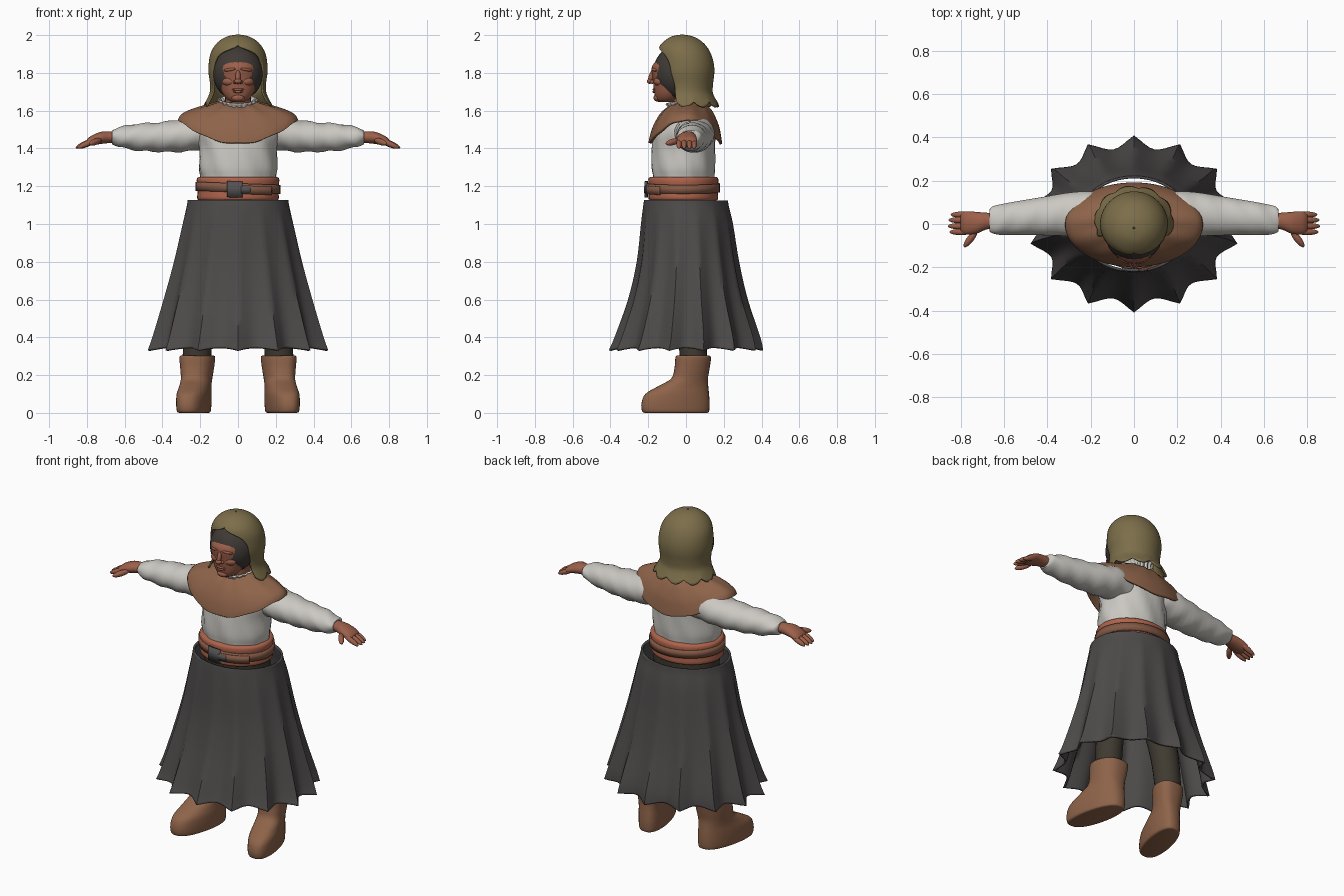
import bpy, bmesh
from math import sin, cos, pi, radians
from mathutils import Vector, Matrix, Euler

cube = bpy.data.objects.get("Cube")
if cube:
    bpy.data.objects.remove(cube, do_unlink=True)


def material(name, *rgb):
    m = bpy.data.materials.new(name)
    m.use_nodes = True
    m.diffuse_color = (*rgb, 1)
    bsdf = m.node_tree.nodes["Principled BSDF"]
    bsdf.inputs["Base Color"].default_value = (*rgb, 1)
    bsdf.inputs["Roughness"].default_value = 0.8
    return m


charcoal = material("charcoal_wool", .075, .068, .068)
linen = material("white_linen", .60, .58, .54)
leather = material("tan_leather", .27, .125, .067)
skin = material("ruddy_skin", .33, .115, .068)
red = material("red_sash", .42, .125, .07)
brown = material("belt_brown", .23, .10, .06)
olive = material("olive_cloth", .20, .155, .068)
dark = material("dark_hair", .05, .042, .036)
metal = material("grey_metal", .085, .08, .08)
trouser = material("dark_trousers", .05, .042, .03)


def finish(name, bm, mat, mirror=False, thick=0):
    bmesh.ops.recalc_face_normals(bm, faces=bm.faces)
    me = bpy.data.meshes.new(name)
    bm.to_mesh(me)
    bm.free()
    for p in me.polygons:
        p.use_smooth = True
    me.set_sharp_from_angle(angle=radians(55))
    me.materials.append(mat)
    ob = bpy.data.objects.new(name, me)
    bpy.context.collection.objects.link(ob)
    if thick:
        mod = ob.modifiers.new("thickness", 'SOLIDIFY')
        mod.thickness, mod.offset = thick, 0
    if mirror:
        ob.modifiers.new("mirror", 'MIRROR').use_clip = False
    return ob


def spline(keys, steps):
    """Smooth curve through rows of numbers."""
    k = [keys[0], *keys, keys[-1]]
    out = []
    for i in range(1, len(k) - 2):
        for s in range(steps):
            t = s / steps
            out.append([.5 * (2 * b + (c - a) * t + (2 * a - 5 * b + 4 * c - d) * t * t
                              + (3 * b - a - 3 * c + d) * t ** 3)
                        for a, b, c, d in zip(*k[i - 1:i + 3])])
    return out + [list(keys[-1])]


def loft(name, keys, mat, warp=None, n=40, steps=4, arc=None, caps=True, mirror=False, thick=0):
    """Skin oval rings; each row is height, half width, front y, back y, extras.
    arc(row) gives the start and end angle of an open ring."""
    bm = bmesh.new()
    loops = []
    for row in spline(keys, steps):
        z, rx, yf, yb = row[:4]
        a0, a1 = arc(row) if arc else (0, 2 * pi)
        loop = []
        for i in range(n + 1 if arc else n):
            a = a0 + (a1 - a0) * i / n
            v = Vector((rx * cos(a), (yf + yb) / 2 + (yb - yf) / 2 * sin(a), z))
            loop.append(bm.verts.new(warp(v, a, row) if warp else v))
        loops.append(loop)
    for lo, hi in zip(loops, loops[1:]):
        for i in range(n):
            j = (i + 1) % len(lo)
            bm.faces.new((lo[i], lo[j], hi[j], hi[i]))
    if caps and not arc:
        bm.faces.new(loops[0])
        bm.faces.new(loops[-1])
    if arc:
        bmesh.ops.remove_doubles(bm, verts=bm.verts, dist=.0002)
    return finish(name, bm, mat, mirror, thick)


def blob(name, centre, size, mat, rot=(0, 0, 0), mirror=False):
    bm = bmesh.new()
    turn = Euler([radians(r) for r in rot]).to_matrix().to_4x4()
    bmesh.ops.create_uvsphere(bm, u_segments=24, v_segments=16, radius=1,
                              matrix=Matrix.Translation(centre) @ turn @ Matrix.Diagonal((*size, 1)))
    return finish(name, bm, mat, mirror)


# Skirt: open cone with sharp pleats that deepen toward the hem
def pleat(v, a, row):
    k = 1.02 - row[4] * abs(cos(7 * a))
    return Vector((v.x * k, v.y * k, v.z + row[4] * .1 * abs(cos(7 * a))))


loft("skirt", [(.33, .475, -.395, .395, .14), (.4, .45, -.365, .38, .125), (.6, .39, -.295, .315, .09),
               (.8, .335, -.25, .27, .06), (1, .288, -.228, .238, .03), (1.09, .262, -.217, .217, .005),
               (1.125, .255, -.212, .212, 0)],
     charcoal, pleat, n=112, caps=False, thick=.012)

# Legs, hips and boots
loft("trouser_leg", [(.26, .075, -.03, .11, .22), (.5, .08, -.05, .11, .2), (.8, .095, -.08, .1, .14),
                     (1, .1, -.09, .1, .1)], trouser,
     lambda v, a, r: v + Vector((r[4], 0, 0)), n=24, mirror=True)
loft("hips", [(.9, .12, -.1, .1), (.98, .19, -.14, .14), (1.15, .2, -.17, .15)], trouser)


def boot_shape(v, a, row):
    c = cos(a)
    x = row[1] * abs(c) ** .75 * (1 if c > 0 else -1)
    return Vector((.215 + x + (.04 - v.y) * .2, v.y, v.z))


loft("boot", [(0, .068, -.215, .11), (.008, .08, -.232, .122), (.05, .084, -.236, .125), (.1, .084, -.215, .122),
              (.14, .08, -.15, .118), (.18, .08, -.08, .116), (.23, .086, -.062, .124),
              (.285, .092, -.057, .132), (.302, .088, -.052, .126), (.302, .07, -.035, .11)],
     leather, boot_shape, mirror=True)

# Shirt body and sleeves
loft("shirt_body", [(1.14, .19, -.17, .14), (1.24, .197, -.175, .145), (1.3, .207, -.182, .152),
                    (1.4, .203, -.178, .155), (1.48, .22, -.165, .155), (1.54, .2, -.135, .145),
                    (1.59, .14, -.1, .12), (1.63, .08, -.07, .1)], linen,
     lambda v, a, r: v + Vector((cos(a), sin(a), 0)) * .004 * sin(9 * a + v.z * 20))


def along_arm(v, a, row):
    return Vector((v.z, v.y, row[4] + v.x))


def sleeve_shape(v, a, row):
    p = along_arm(v, a, row)
    p.z += .004 * sin(p.x * 55 + 2 * a)
    return p


loft("sleeve", [(.1, .075, -.05, .13, 1.47), (.2, .088, -.062, .15, 1.48), (.3, .086, -.056, .145, 1.468),
                (.42, .078, -.052, .125, 1.46), (.54, .07, -.05, .105, 1.46), (.62, .054, -.05, .09, 1.46),
                (.655, .042, -.042, .08, 1.462), (.668, .036, -.034, .065, 1.462)],
     linen, sleeve_shape, mirror=True)

# Hands
loft("hand", [(.63, .028, -.02, .05, 1.46), (.68, .031, -.025, .052, 1.46), (.73, .032, -.045, .056, 1.455),
              (.78, .025, -.048, .058, 1.44), (.8, .014, -.035, .045, 1.433)],
     skin, along_arm, n=24, mirror=True)
for finger, y, x in (("index", -.037, .8), ("middle", -.01, .808), ("ring", .018, .805), ("little", .043, .795)):
    blob(finger + "_finger", (x, y, 1.425), (.056, .0145, .015), skin, (0, 24, 0), True)
blob("thumb", (.755, -.068, 1.435), (.05, .016, .017), skin, (0, 12, -52), True)

# Sash, belt, buckle and strap end
loft("sash", [(1.125, .2, -.185, .16), (1.135, .216, -.198, .17), (1.18, .213, -.195, .168),
              (1.235, .219, -.2, .172), (1.25, .206, -.188, .16)], red, steps=3)


def tilt(v, a, row):
    return v + Vector((0, 0, -.008 * cos(a)))


def belt_rows(low, high, out):
    return [(z, .219 + out, -.201 - out, .173 + out) for z in (low, high)]


loft("belt", belt_rows(1.168, 1.215, 0), brown, tilt, steps=1, caps=False, thick=.012)
loft("belt_strap_end", belt_rows(1.16, 1.205, .008), brown, tilt, steps=1, thick=.014,
     arc=lambda r: (radians(-92), radians(-40)))
loft("buckle", belt_rows(1.14, 1.225, .012), metal, tilt, n=8, steps=1, thick=.014,
     arc=lambda r: (radians(-104), radians(-84)))
loft("buckle_bar", belt_rows(1.165, 1.2, .014), metal, tilt, n=8, steps=1, thick=.014,
     arc=lambda r: (radians(-86), radians(-74)))


# Shoulder cape: hem hangs low at front and back, high over the arms
def drape(v, a, row):
    return Vector((v.x, v.y, row[0] + (row[4] - row[0]) * cos(a) ** 2 + .003 * sin(11 * a)))


loft("shoulder_cape", [(1.615, .09, -.085, .115, 1.645), (1.585, .15, -.125, .14, 1.628),
                       (1.52, .24, -.165, .168, 1.602), (1.46, .295, -.185, .18, 1.575),
                       (1.425, .312, -.192, .185, 1.548)],
     leather, drape, n=64, caps=False, thick=.014)

# Neck and ruffled collar
loft("neck", [(1.55, .075, -.07, .09), (1.63, .068, -.075, .075), (1.73, .07, -.08, .07)], skin, n=24)
loft("collar", [(1.59, .085, -.08, .1), (1.635, .084, -.086, .1), (1.66, .1, -.1, .108)], linen,
     lambda v, a, r: v + Vector((cos(a) * .005 * sin(20 * a), sin(a) * .005 * sin(20 * a), .022 * sin(a))),
     n=100, caps=False, thick=.01)

# Face
loft("face", [(1.645, .03, -.145, -.07), (1.66, .058, -.158, -.04), (1.69, .08, -.167, -.02),
              (1.73, .094, -.172, 0), (1.77, .101, -.176, 0), (1.81, .101, -.182, 0),
              (1.84, .098, -.177, 0), (1.87, .085, -.148, 0), (1.89, .05, -.1, -.02)], skin)
blob("nose_bridge", (0, -.183, 1.782), (.013, .014, .04), skin, (-18, 0, 0))
blob("nose_tip", (0, -.191, 1.756), (.019, .016, .014), skin)
blob("nostril", (.015, -.178, 1.752), (.011, .013, .01), skin, mirror=True)
blob("brow", (.042, -.166, 1.817), (.034, .013, .009), skin, (0, 8, 22), True)
blob("eye", (.04, -.1655, 1.797), (.017, .006, .005), dark, (0, 5, 20), True)
blob("cheek", (.05, -.145, 1.755), (.035, .024, .024), skin, (0, 0, 25), True)
blob("upper_lip", (0, -.167, 1.712), (.032, .01, .007), skin)
blob("lower_lip", (0, -.166, 1.7), (.026, .011, .007), skin)
blob("chin", (0, -.15, 1.668), (.034, .022, .02), skin)

# Dark hair framing the face
blob("hair", (0, -.045, 1.80), (.134, .13, .145), dark)


# Head scarf: open at the face, with a scalloped hem; last value is half the opening in degrees
def scallop(v, a, row):
    k = max(0, (1.69 - row[0]) / .06)
    wave = abs(sin((a + pi / 2 - radians(row[4])) * 5))
    return v + Vector((cos(a) * .012 * wave, sin(a) * .012 * wave, -.03 * wave + .012)) * k


loft("head_scarf", [(1.998, .004, -.024, -.016, 0), (1.99, .05, -.07, .03, 0), (1.97, .09, -.105, .07, 0),
                    (1.94, .12, -.135, .103, 2), (1.9, .141, -.145, .127, 40), (1.85, .15, -.145, .142, 54),
                    (1.8, .151, -.143, .145, 58), (1.74, .143, -.13, .138, 62), (1.69, .146, -.13, .138, 64),
                    (1.635, .17, -.14, .162, 66)],
     olive, scallop, n=90, steps=4, thick=.01,
     arc=lambda r: (radians(max(0, r[4]) - 90), radians(270 - max(0, r[4]))))
